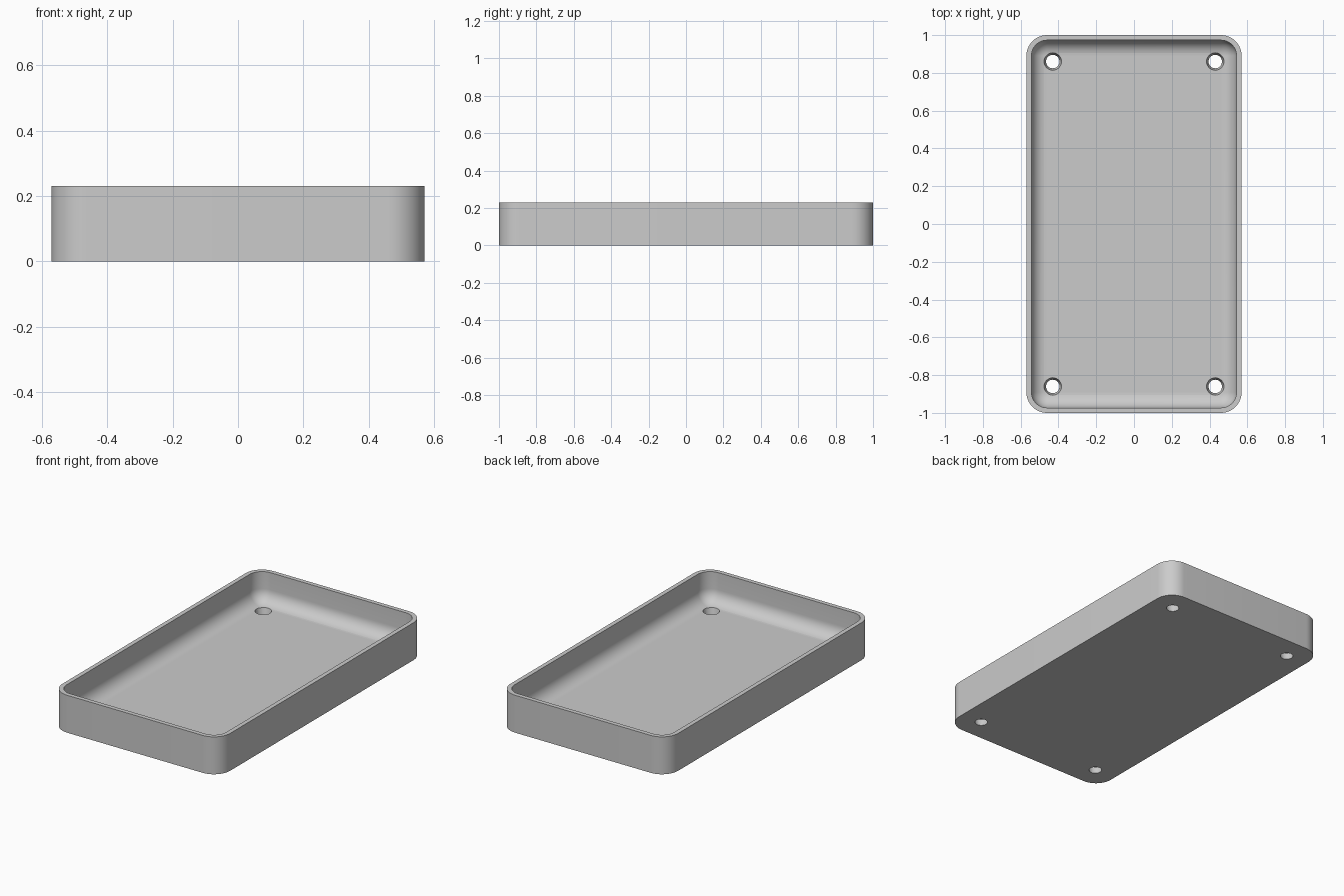
import bpy
import bmesh
from math import sin, cos, pi

HALF_X, HALF_Y, HEIGHT = 0.57, 1.0, 0.23
CORNER, WALL, FLOOR, FILLET = 0.11, 0.027, 0.045, 0.08
CORNER_STEPS, FILLET_STEPS = 12, 10

cube = bpy.data.objects.get("Cube")
if cube:
    bpy.data.objects.remove(cube, do_unlink=True)

grey = bpy.data.materials.new("light_grey")
grey.use_nodes = True
colour = (0.6, 0.6, 0.6, 1)
grey.diffuse_color = colour
grey.node_tree.nodes["Principled BSDF"].inputs["Base Color"].default_value = colour


def make_object(name, bm):
    bmesh.ops.recalc_face_normals(bm, faces=bm.faces)
    mesh = bpy.data.meshes.new(name)
    bm.to_mesh(mesh)
    bm.free()
    mesh.materials.append(grey)
    obj = bpy.data.objects.new(name, mesh)
    bpy.context.collection.objects.link(obj)
    return obj


def rounded_ring(bm, inset, z):
    """Rounded rectangle, pulled inward by inset, at height z."""
    r = CORNER - inset
    cx, cy = HALF_X - CORNER, HALF_Y - CORNER
    ring = []
    for q, (sx, sy) in enumerate([(1, 1), (-1, 1), (-1, -1), (1, -1)]):
        for i in range(CORNER_STEPS + 1):
            a = (q + i / CORNER_STEPS) * pi / 2
            ring.append(bm.verts.new((sx * cx + r * cos(a), sy * cy + r * sin(a), z)))
    return ring


# Tray shell: outer wall, rim, inner wall, then a fillet down to the floor
levels = [(0, 0), (0, HEIGHT), (WALL, HEIGHT)]
for i in range(FILLET_STEPS + 1):
    a = i / FILLET_STEPS * pi / 2
    levels.append((WALL + FILLET * (1 - cos(a)), FLOOR + FILLET * (1 - sin(a))))
bm = bmesh.new()
rings = [rounded_ring(bm, inset, z) for inset, z in levels]
for low, high in zip(rings, rings[1:]):
    for i in range(len(low)):
        j = (i + 1) % len(low)
        bm.faces.new((low[i], low[j], high[j], high[i]))
bm.faces.new(rings[0])
bm.faces.new(rings[-1])
tray = make_object("tray", bm)

# Tapered screw holes in the four floor corners
bm = bmesh.new()
for sx in (-1, 1):
    for sy in (-1, 1):
        made = bmesh.ops.create_cone(bm, cap_ends=True, segments=32,
                                     radius1=0.031, radius2=0.052, depth=0.09)
        bmesh.ops.translate(bm, verts=made["verts"], vec=(sx * 0.43, sy * 0.86, 0.025))
cutter = make_object("hole_cutter", bm)
cutter.hide_render = True

bpy.ops.object.select_all(action="DESELECT")
tray.select_set(True)
bpy.context.view_layer.objects.active = tray
holes = tray.modifiers.new("screw_holes", "BOOLEAN")
holes.operation = "DIFFERENCE"
holes.solver = "EXACT"
holes.object = cutter
bpy.ops.object.modifier_apply(modifier=holes.name)
bpy.data.objects.remove(cutter, do_unlink=True)
bpy.ops.object.shade_smooth_by_angle(angle=pi / 6)
